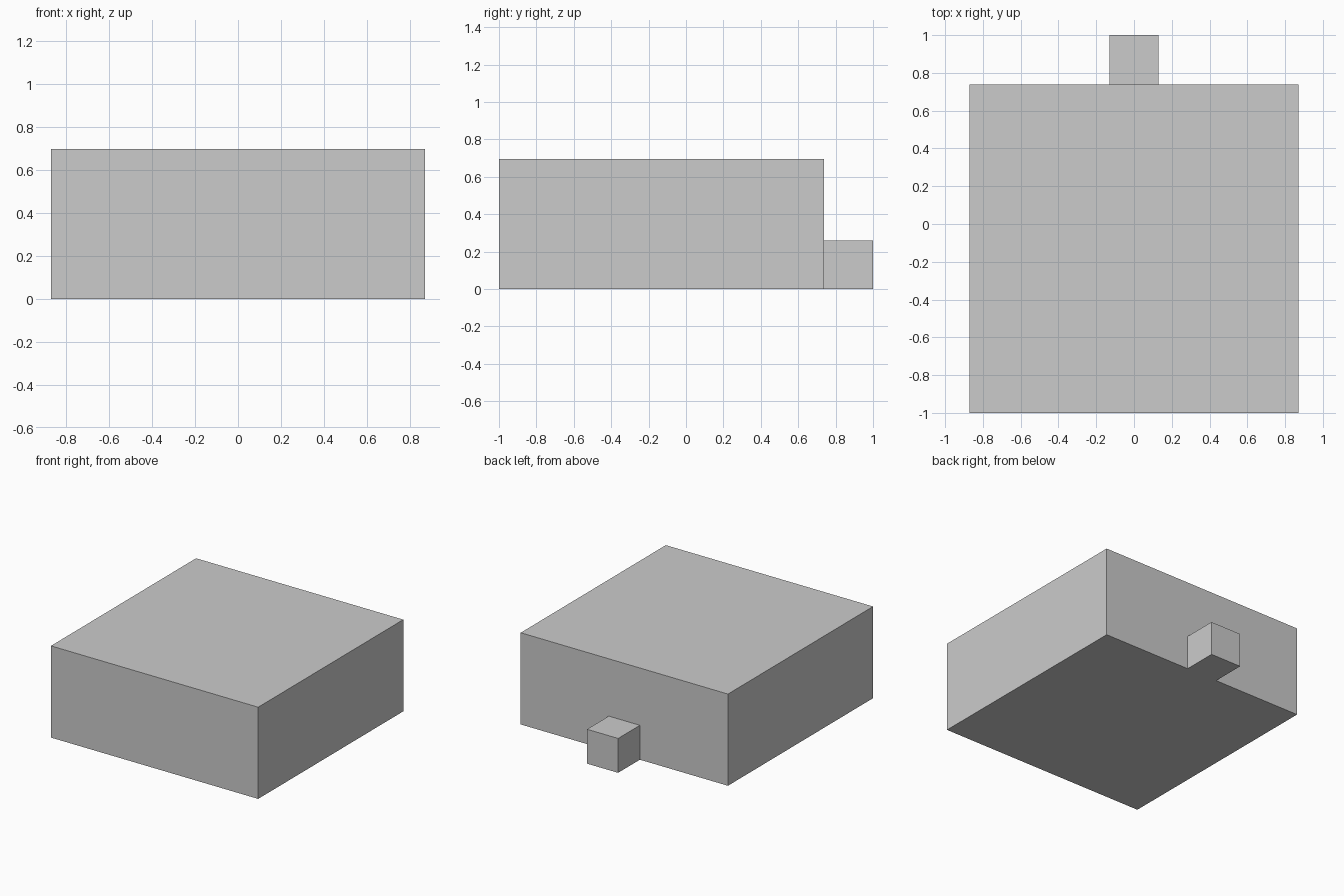
import bpy

if "Cube" in bpy.data.objects:
    bpy.data.objects.remove(bpy.data.objects["Cube"])

U = 2 / 1.15  # side of the square main block


def box(name, size, centre):
    bpy.ops.mesh.primitive_cube_add(size=1, location=centre)
    ob = bpy.context.object
    ob.name = name
    ob.scale = size
    bpy.ops.object.transform_apply(location=False, rotation=False, scale=True)
    return ob


# Large square block, front face at y = -1
height = 0.4 * U
box("main_block", (U, U, height), (0, -1 + U / 2, height / 2))

# Small cube against the back face, resting on the floor
s = 0.15 * U
box("back_cube", (s, s, s), (0, 1 - s / 2, s / 2))
